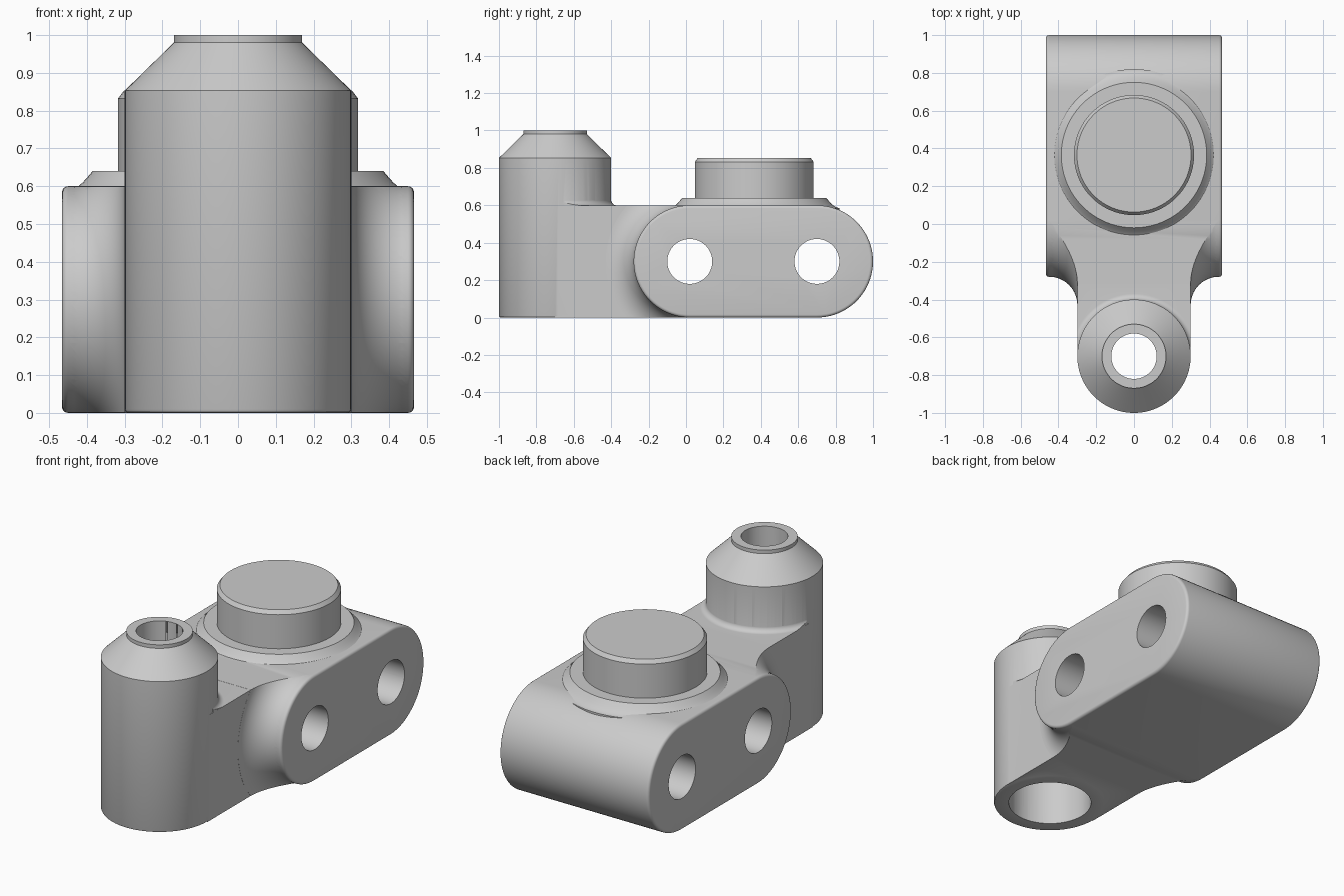
import bpy, bmesh, math
from mathutils import Matrix

cube = bpy.data.objects.get("Cube")
if cube:
    bpy.data.objects.remove(cube, do_unlink=True)

grey = bpy.data.materials.new("cast_grey")
grey.use_nodes = True
colour = (0.6, 0.6, 0.6, 1)
grey.diffuse_color = colour
grey.node_tree.nodes["Principled BSDF"].inputs["Base Color"].default_value = colour

R = 0.30                  # end radius of block and post
MID = 0.30                # height of the cross holes
HOLES = (0.02, 0.70)      # y of the cross holes
POST_Y, BOSS_Y = -0.70, 0.365
GAP = 0.0005              # keeps joined faces from coinciding


def finish(name, bm):
    bmesh.ops.recalc_face_normals(bm, faces=bm.faces)
    mesh = bpy.data.meshes.new(name)
    bm.to_mesh(mesh)
    bm.free()
    mesh.materials.append(grey)
    ob = bpy.data.objects.new(name, mesh)
    bpy.context.collection.objects.link(ob)
    return ob


def lathe(name, profile, centre, along_x=False, steps=96):
    """Revolve (radius, height) points about z, or about x."""
    bm = bmesh.new()
    verts = [bm.verts.new((r, 0, h)) for r, h in profile]
    edges = [bm.edges.new(pair) for pair in zip(verts, verts[1:])]
    bmesh.ops.spin(bm, geom=verts + edges, cent=(0, 0, 0), axis=(0, 0, 1),
                   angle=math.tau, steps=steps, use_merge=True)
    bmesh.ops.remove_doubles(bm, verts=bm.verts, dist=1e-5)
    if along_x:
        bm.transform(Matrix.Rotation(math.pi / 2, 4, 'Y'))
    bm.transform(Matrix.Translation(centre))
    return finish(name, bm)


def box(name, low, high):
    bm = bmesh.new()
    bmesh.ops.create_cube(bm, size=1)
    for v in bm.verts:
        v.co = [l + (c + 0.5) * (h - l) for c, l, h in zip(v.co, low, high)]
    return finish(name, bm)


def activate(ob):
    bpy.ops.object.select_all(action='DESELECT')
    ob.select_set(True)
    bpy.context.view_layer.objects.active = ob


def combine(ob, other, operation):
    activate(ob)
    mod = ob.modifiers.new("combine", 'BOOLEAN')
    mod.operation, mod.solver, mod.object = operation, 'EXACT', other
    bpy.ops.object.modifier_apply(modifier=mod.name)
    bpy.data.objects.remove(other, do_unlink=True)


def cove(r, h, size, n=10):
    """Concave quarter arc from (r, h + size) out and down to (r + size, h)."""
    arc = [math.pi / 2 * i / n for i in range(n + 1)]
    return [(r + size - size * math.cos(a), h + size - size * math.sin(a)) for a in arc]


# Main block: stadium side outline with softened side edges
bm = bmesh.new()
outline = []
for y, start in zip(reversed(HOLES), (-math.pi / 2, math.pi / 2)):
    for i in range(41):
        a = start + math.pi * i / 40
        outline.append(bm.verts.new((-0.466, y + R * math.cos(a), MID + R * math.sin(a))))
face = bm.faces.new(outline)
side = bmesh.ops.extrude_face_region(bm, geom=[face])
bmesh.ops.translate(bm, vec=(0.932, 0, 0),
                    verts=[g for g in side["geom"] if isinstance(g, bmesh.types.BMVert)])
body = finish("lever_body", bm)
activate(body)
soft = body.modifiers.new("soft_edges", 'BEVEL')
soft.width, soft.segments, soft.limit_method = 0.016, 4, 'ANGLE'
soft.angle_limit = math.radians(60)
bpy.ops.object.modifier_apply(modifier=soft.name)

# Flared shoulders that blend the round block end into the arm
half = [(r, x) for x, r in cove(R, R - 2 * GAP, 0.15, 16)]
shoulder = [(0, -half[-1][1])] + [(r, -x) for r, x in reversed(half)] + half + [(0, half[-1][1])]
flare = lathe("shoulder_flare", shoulder, (0, HOLES[0], MID), along_x=True)
combine(flare, box("flare_trim", (-1, -1, GAP), (1, 0.3, 2 * MID - GAP)), 'INTERSECT')
combine(body, flare, 'UNION')

# Arm
arm = box("arm", (-R + GAP, POST_Y, 2 * GAP), (R - GAP, 0.1, 2 * MID - 2 * GAP))
combine(body, arm, 'UNION')

# Small cove where the post meets the arm
ring = [(0, 0.65), (R - 0.005, 0.65)] + cove(R - GAP, 0.599, 0.032) + [(0.331, 0.55), (0, 0.55)]
post_cove = lathe("post_cove", ring, (0, POST_Y, 0))
combine(post_cove, box("cove_trim", (-R + 2 * GAP, POST_Y + 0.05, 0), (R - 2 * GAP, 0, 1)), 'INTERSECT')
combine(body, post_cove, 'UNION')

# Post with conical top
post = lathe("post", [(0, 0), (R - 0.01, 0), (R - 0.003, 0.003), (R, 0.01), (R, 0.853),
                      (0.17, 0.98), (0.17, 1), (0, 1)], (0, POST_Y, 0))
combine(body, post, 'UNION')

# Stepped bore through the post and cross holes through the block
bore = lathe("post_bore", [(0, -0.1), (0.22, -0.1), (0.22, 0.75), (0.12, 0.75),
                           (0.12, 1.1), (0, 1.1)], (0, POST_Y, 0))
combine(body, bore, 'DIFFERENCE')
for y in HOLES:
    drill = lathe("cross_hole", [(0, -1), (0.12, -1), (0.12, 1), (0, 1)],
                  (0, y, MID), along_x=True, steps=64)
    combine(body, drill, 'DIFFERENCE')

# Round boss on a coved collar
collar = [(0.385 + 0.07 * t, 0.64 - 0.054 * math.sin(t * math.pi / 2))
          for t in (i / 8 for i in range(9))]
boss = lathe("top_boss", [(0, 0.853), (0.302, 0.853), (0.318, 0.832), (0.318, 0.64)]
             + collar + [(0.455, 0.55), (0, 0.55)], (0, BOSS_Y, 0))

for ob in (body, boss):
    activate(ob)
    bpy.ops.object.shade_smooth_by_angle(angle=math.radians(28))
